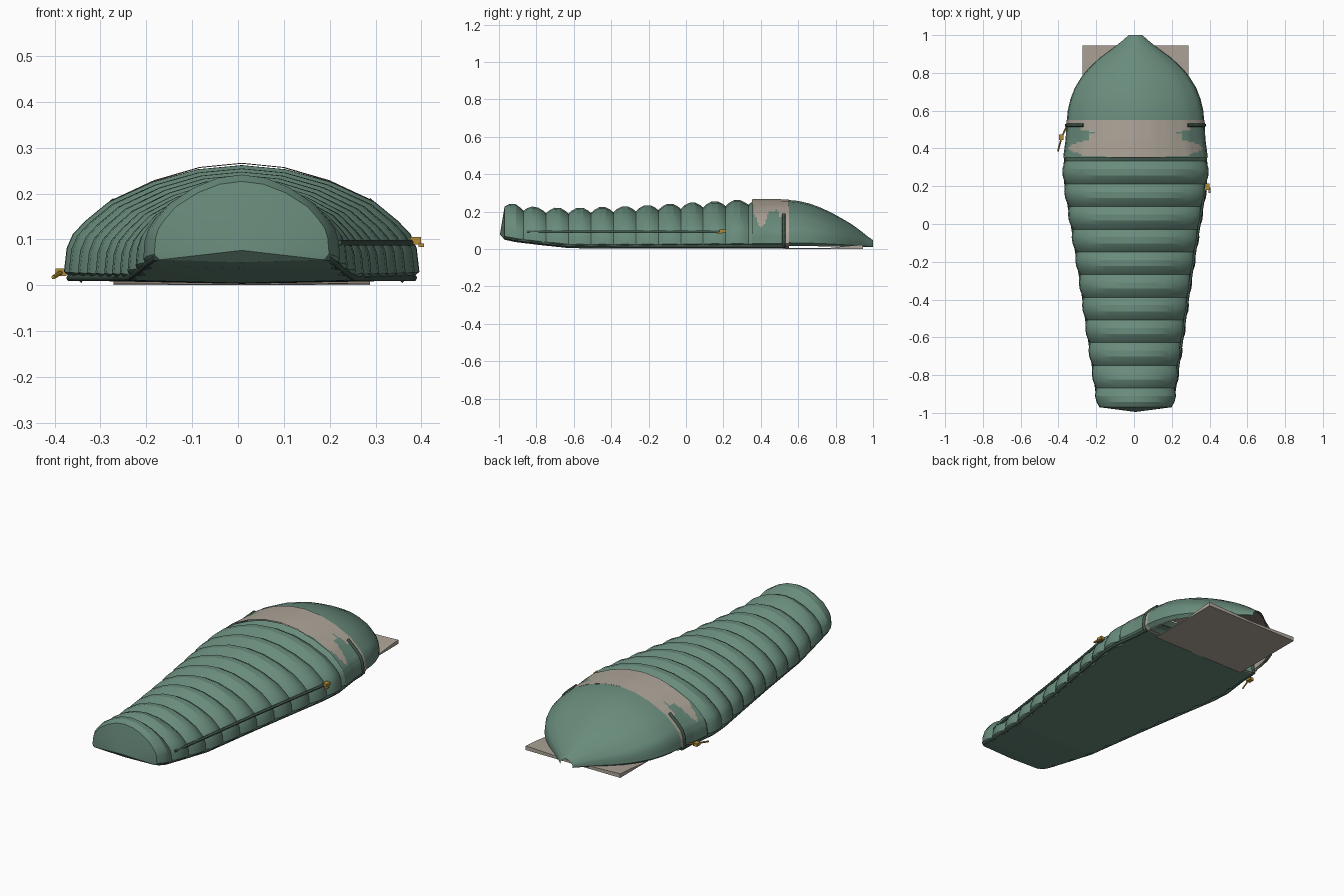
import bpy, bmesh
from mathutils import Vector

cube = bpy.data.objects.get("Cube")
if cube:
    bpy.data.objects.remove(cube, do_unlink=True)

CX = 0.008          # the quilt sits slightly off the centre line
PITCH = 0.12        # spacing of the quilted baffles
FIRST = -0.868      # first valley between baffles


def material(name, rgb):
    m = bpy.data.materials.new(name)
    m.use_nodes = True
    m.diffuse_color = (*rgb, 1)
    m.node_tree.nodes["Principled BSDF"].inputs["Base Color"].default_value = (*rgb, 1)
    return m


green = material("sage green fabric", (0.14, 0.26, 0.20))
dark = material("dark green trim", (0.05, 0.09, 0.07))
beige = material("beige lining", (0.43, 0.38, 0.32))
gold = material("brass", (0.45, 0.27, 0.04))


def lerp_keys(keys, y):
    """Linear interpolation of rows (y, value, ...)."""
    if y <= keys[0][0]:
        return keys[0][1:]
    for a, b in zip(keys, keys[1:]):
        if y <= b[0]:
            f = (y - a[0]) / (b[0] - a[0])
            return tuple(p + (q - p) * f for p, q in zip(a[1:], b[1:]))
    return keys[-1][1:]


# Half of the domed cross-section, in units of half width and height
HALF = [(.94, .03), (1, .1), (.985, .3), (.95, .42), (.88, .53),
        (.75, .69), (.5, .86), (.25, .965), (0, 1)]
ARCH = HALF + [(-x, z) for x, z in reversed(HALF[:-1])]


def dense(points, n):
    out = []
    for a, b in zip(points, points[1:]):
        out += [(a[0] + (b[0] - a[0]) * i / n, a[1] + (b[1] - a[1]) * i / n) for i in range(n)]
    return out + [points[-1]]


def station(y, w, top, bottom, profile):
    return [Vector((CX + w * x, y, bottom + (top - bottom) * z)) for x, z in profile]


def finish(name, bm, mats, angle=None):
    me = bpy.data.meshes.new(name)
    bm.to_mesh(me)
    bm.free()
    ob = bpy.data.objects.new(name, me)
    bpy.context.collection.objects.link(ob)
    for m in mats:
        me.materials.append(m)
    if angle:
        bpy.ops.object.select_all(action='DESELECT')
        ob.select_set(True)
        bpy.context.view_layer.objects.active = ob
        bpy.ops.object.shade_smooth_by_angle(angle=angle)
    return ob


def loft(name, rings, mats, closed=False, tip=None, rule=None, angle=0.4):
    bm = bmesh.new()
    rows = [[bm.verts.new(p) for p in r] for r in rings]
    n = len(rows[0])
    for a, b in zip(rows, rows[1:]):
        for i in range(n if closed else n - 1):
            j = (i + 1) % n
            bm.faces.new((a[i], a[j], b[j], b[i]))
    if tip:
        t = bm.verts.new(tip)
        for i in range(n):
            bm.faces.new((rows[0][(i + 1) % n], rows[0][i], t))
    bmesh.ops.recalc_face_normals(bm, faces=bm.faces)
    if rule:
        for f in bm.faces:
            f.material_index = rule(f.calc_center_median())
    return finish(name, bm, mats, angle)


def tube(name, points, radius, mat):
    cu = bpy.data.curves.new(name, 'CURVE')
    cu.dimensions = '3D'
    cu.bevel_depth = radius
    cu.bevel_resolution = 1
    cu.use_fill_caps = True
    sp = cu.splines.new('POLY')
    sp.points.add(len(points) - 1)
    for p, q in zip(sp.points, points):
        p.co = (*q, 1)
    cu.materials.append(mat)
    ob = bpy.data.objects.new(name, cu)
    bpy.context.collection.objects.link(ob)
    bpy.ops.object.select_all(action='DESELECT')
    ob.select_set(True)
    bpy.context.view_layer.objects.active = ob
    bpy.ops.object.convert(target='MESH')


def box(name, centre, size, mat):
    bm = bmesh.new()
    bmesh.ops.create_cube(bm, size=1)
    for v in bm.verts:
        v.co = Vector(c + s * k for c, s, k in zip(centre, size, v.co))
    return finish(name, bm, [mat])


# Outline of the bag: y, half width, top, bottom
BODY = [(-.97, .197, .24, .05), (-.92, .214, .242, .038), (-.79, .232, .222, .022),
        (-.62, .257, .219, .004), (-.3, .302, .229, .003), (0, .35, .246, .003),
        (.2, .383, .258, .003), (.3, .389, .264, .003), (.36, .382, .266, .003),
        (.45, .37, .267, .003), (.55, .366, .265, .003)]
PUFF = [(0, 0), (.15, .55), (.38, 1), (.65, .95), (.87, .45), (1, 0)]


def body_size(y):
    w, top, bottom = lerp_keys(BODY, y)
    slack = 1 - lerp_keys(PUFF, ((y - FIRST) / PITCH) % 1)[0]
    return w - .014 * slack, top - .03 * slack, bottom


# Quilted body with one puffed ring per baffle and a pointed foot end
ys = [FIRST + PITCH * (k + t) for k in range(-1, 10) for t, _ in PUFF[:-1]]
ys = [-.97] + [y for y in ys if y > -.96] + [FIRST + 10 * PITCH + .002, .36]
loft("quilted_body", [station(y, *body_size(y), [(0, 0)] + ARCH) for y in ys],
     [green], closed=True, tip=(CX, -.995, .076))

# Collar whose lining shows over the top, with a green tab on each side
LIMIT = [(.35, .28), (.362, .2), (.4, .11), (.42, .13), (.44, .2), (.49, .21),
         (.5, .165), (.528, .165), (.532, 0)]
collar_y = [.352 + .009 * i for i in range(23)]
loft("collar", [station(y, *lerp_keys(BODY, y), [(0, 0)] + dense(ARCH, 3)) for y in collar_y],
     [green, beige], closed=True,
     rule=lambda c: int(c.z > .006 and c.z > lerp_keys(LIMIT, c.y)[0]))

# Hood shell, open below, with a lining just inside it
HOOD = [(.545, .364, .262), (.6, .359, .257), (.66, .345, .243), (.72, .322, .221),
        (.78, .285, .193), (.83, .242, .165), (.88, .188, .136), (.93, .12, .1),
        (.97, .07, .068), (1, .036, .047)]
shell = dense(ARCH, 2)
loft("hood", [station(y, w, t, .008, shell) for y, w, t in HOOD], [green], angle=.6)
loft("hood_lining", [station(y, w * .97, t - .008, .01, shell) for y, w, t in HOOD[:-1]],
     [beige], angle=.6)

# Thin head sheet, rising a little towards its back edge
bm = bmesh.new()
rows = []
for y, z in [(.52, .004), (.77, .006), (.86, .016), (.945, .022)]:
    rows.append([bm.verts.new((CX + x, y, h)) for x, h in
                 [(-.28, 0), (-.28, z), (0, z * .5), (.28, z), (.28, 0)]])
for a, b in zip(rows, rows[1:]):
    for i in range(5):
        j = (i + 1) % 5
        bm.faces.new((a[i], a[j], b[j], b[i]))
bm.faces.new(rows[0])
bm.faces.new(rows[-1])
bmesh.ops.recalc_face_normals(bm, faces=bm.faces)
finish("head_sheet", bm, [beige])

# Piping along the lower edges, and hood cords up both sides
for side, s in (("left", 1), ("right", -1)):
    edge = []
    for i in range(40):
        y = -.96 + i * 1.49 / 39
        w, top, bottom = lerp_keys(BODY, y)
        edge.append((CX + s * (w - .014), y, bottom + .013))
    tube(side + "_piping", edge, .008, dark)
    w, top, bottom = lerp_keys(BODY, .523)
    cord = [(CX + s * w * x, .523, bottom + (top - bottom) * z) for x, z in HALF[:6]]
    tube(side + "_hood_cord", cord, .009, dark)

# Zip on the left side, showing in the valleys, with its pull
zip_line = []
for i in range(30):
    y = -.85 + i * 1.05 / 29
    zip_line.append((CX + lerp_keys(BODY, y)[0] - .012, y, .093))
tube("zip", zip_line, .007, dark)
box("zip_slider", (.387, .197, .097), (.024, .034, .016), gold)
box("zip_pull", (.4, .178, .087), (.012, .03, .007), gold)

# Drawcord with a toggle on the right side
tube("drawcord", [(-.355, .52, .042), (-.383, .46, .03), (-.403, .385, .017)], .0045, gold)
box("drawcord_toggle", (-.386, .46, .028), (.024, .03, .016), gold)
